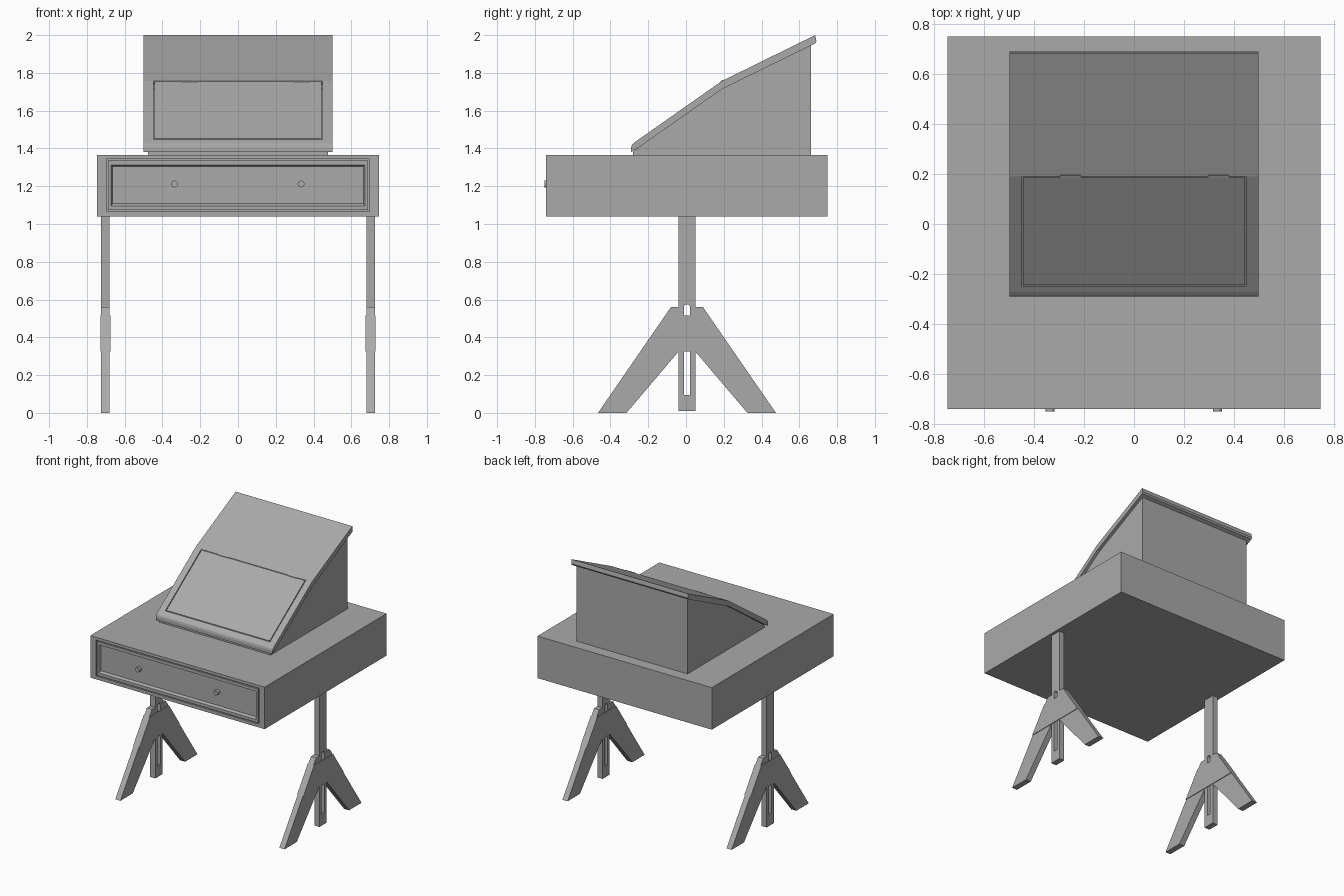
import bpy, bmesh, math
from mathutils import Matrix

if "Cube" in bpy.data.objects:
    bpy.data.objects.remove(bpy.data.objects["Cube"])

grey = bpy.data.materials.new("matte_grey")
grey.use_nodes = True
colour = (0.4, 0.4, 0.4, 1)
grey.diffuse_color = colour
grey.node_tree.nodes["Principled BSDF"].inputs["Base Color"].default_value = colour


def finish(name, bm, y=0, mirror=(False, False)):
    """Turn a bmesh into an object, optionally mirrored in x and y."""
    bmesh.ops.recalc_face_normals(bm, faces=bm.faces)
    if mirror[1]:
        seam = [f for f in bm.faces if all(abs(v.co.y) < 1e-5 for v in f.verts)]
        bmesh.ops.delete(bm, geom=seam, context='FACES_ONLY')
    mesh = bpy.data.meshes.new(name)
    bm.to_mesh(mesh)
    bm.free()
    mesh.materials.append(grey)
    ob = bpy.data.objects.new(name, mesh)
    ob.location.y = y
    bpy.context.collection.objects.link(ob)
    if any(mirror):
        ob.modifiers.new("mirror", 'MIRROR').use_axis = (*mirror, False)
    return ob


def prism(name, profile, x0, x1, y=0, mirror=(False, False)):
    """Extrude a (y, z) profile from x0 to x1."""
    bm = bmesh.new()
    face = bm.faces.new([bm.verts.new((x0, py, pz)) for py, pz in profile])
    new = bmesh.ops.extrude_face_region(bm, geom=[face])["geom"]
    verts = [v for v in new if isinstance(v, bmesh.types.BMVert)]
    bmesh.ops.translate(bm, verts=verts, vec=(x1 - x0, 0, 0))
    return finish(name, bm, y, mirror)


# Desk case: rectangular rings from the back, over the front, into the drawer
rings = [
    (0.746, 1.04, 1.365, 0.75),
    (0.746, 1.04, 1.365, -0.74),
    (0.696, 1.066, 1.343, -0.74),
    (0.696, 1.066, 1.343, -0.72),
    (0.688, 1.073, 1.336, -0.72),
    (0.688, 1.073, 1.336, -0.74),
    (0.672, 1.096, 1.312, -0.74),
    (0.664, 1.108, 1.304, -0.724),
]
bm = bmesh.new()
loops = [[bm.verts.new(p) for p in ((-w, y, lo), (w, y, lo), (w, y, hi), (-w, y, hi))]
         for w, lo, hi, y in rings]
for a, b in zip(loops, loops[1:]):
    for i in range(4):
        j = (i + 1) % 4
        bm.faces.new((a[i], a[j], b[j], b[i]))
bm.faces.new(loops[0])
bm.faces.new(loops[-1])
finish("desk_case_with_drawer", bm)

# Drawer knobs
for side, x in (("right", -0.336), ("left", 0.334)):
    bm = bmesh.new()
    bmesh.ops.create_cone(bm, cap_ends=True, segments=24, radius1=0.018, radius2=0.018,
                          depth=0.03, matrix=Matrix.Translation((x, -0.735, 1.212))
                          @ Matrix.Rotation(math.pi / 2, 4, 'X'))
    knob = finish("drawer_knob_" + side, bm)
    bpy.ops.object.select_all(action='DESELECT')
    knob.select_set(True)
    bpy.context.view_layer.objects.active = knob
    bpy.ops.object.shade_smooth_by_angle()

# Writing box body
prism("writing_box_body", [(-0.28, 1.365), (0.661, 1.365), (0.661, 1.945),
                           (0.19, 1.714), (-0.28, 1.384)], -0.476, 0.476)

# Sloped top: upper board, front rail, side rails and hinged lid
THICK = 0.043


def slope(y):
    return 1.757 + (y - 0.19) * 0.702


def board(y0, y1):
    return [(y0, slope(y0) - THICK), (y1, slope(y1) - THICK), (y1, slope(y1)), (y0, slope(y0))]


prism("upper_board", [(0.19, 1.757), (0.684, 2.0), (0.69, 1.968), (0.684, 1.956),
                      (0.19, 1.714)], -0.499, 0.499)
prism("front_rail", [(-0.29, 1.381), (-0.25, slope(-0.25) - THICK), (-0.25, slope(-0.25)),
                     (-0.273, slope(-0.273)), (-0.286, 1.42), (-0.29, 1.406)], -0.499, 0.499)
prism("lid_side_rails", board(-0.25, 0.19), 0.448, 0.499, mirror=(True, False))
prism("lid", board(-0.244, 0.186), -0.442, 0.442)

# Lid hinges
for side, x in (("right", -0.297), ("left", 0.297)):
    prism("lid_hinge_" + side, [(0.183, 1.75), (0.197, 1.757), (0.195, 1.763), (0.185, 1.757)],
          x, x + 0.084)

# Trestle legs: slotted post, splayed feet and raised cheek plates
both = (True, True)
X0, X1 = 0.68, 0.724
arch = [(0.016 * math.sin(a), 0.559 + 0.016 * math.cos(a))
        for a in (math.pi / 2 * i / 6 for i in range(7))]
prism("leg_posts", [(0, 0.01), (0.044, 0.01), (0.044, 1.045), (0, 1.045)] + arch
      + [(0.016, 0.095), (0, 0.095)], X0, X1, 0.005, both)
prism("splayed_feet", [(0.044, 0.56), (0.085, 0.56), (0.471, 0), (0.32, 0), (0.044, 0.325)],
      X0, X1, 0.005, both)
cheek = [(0, 0.515), (0.116, 0.515), (0.247, 0.325), (0, 0.325)]
prism("outer_cheek_plates", cheek, X1, X1 + 0.005, 0.005, both)
prism("inner_cheek_plates", cheek, X0 - 0.005, X0, 0.005, both)
